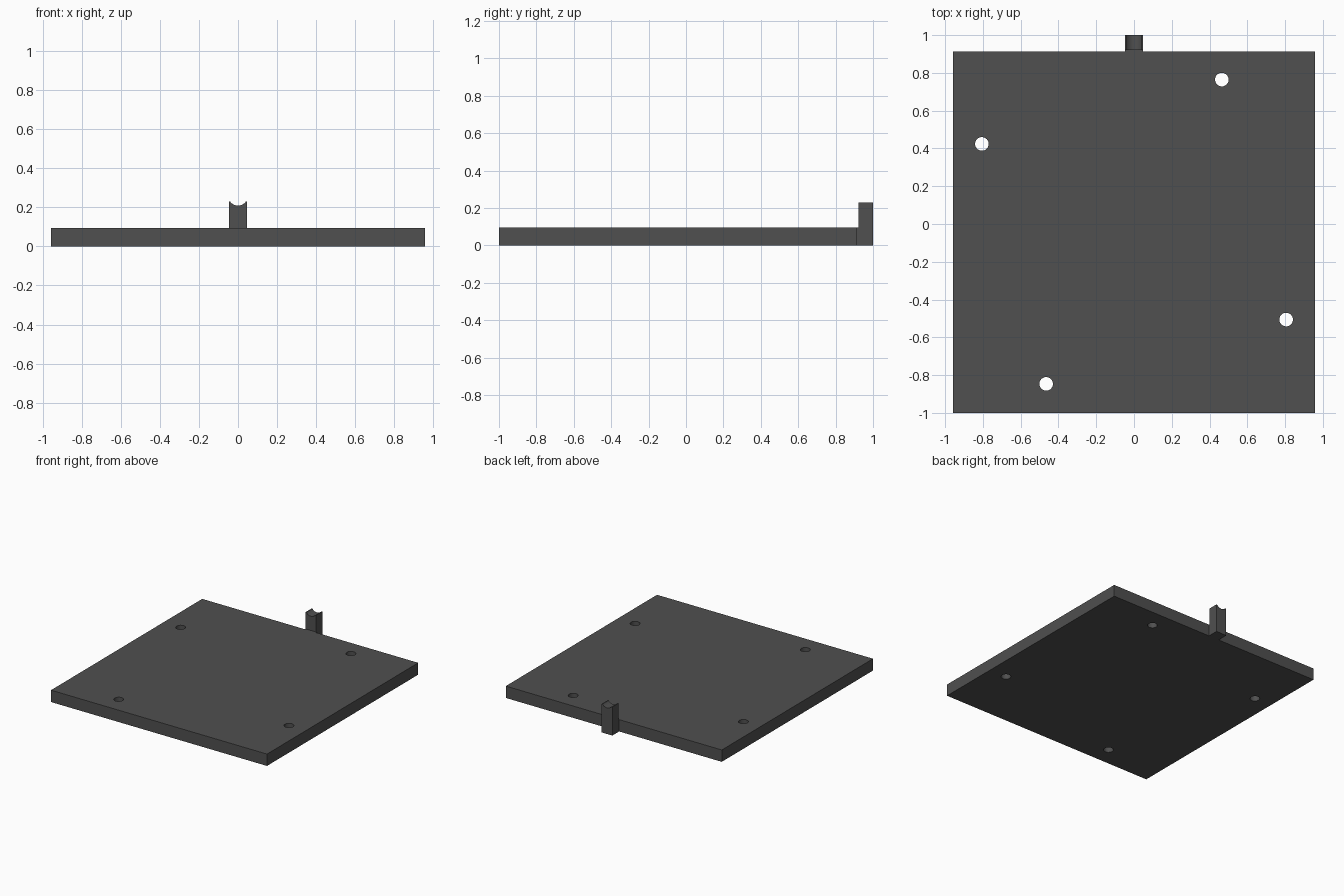
import bpy, bmesh, math

if "Cube" in bpy.data.objects:
    bpy.data.objects.remove(bpy.data.objects["Cube"])

grey = bpy.data.materials.new("dark grey")
grey.diffuse_color = (0.08, 0.08, 0.08, 1)
grey.use_nodes = True
grey.node_tree.nodes["Principled BSDF"].inputs["Base Color"].default_value = grey.diffuse_color


def make_object(name, bm):
    bmesh.ops.recalc_face_normals(bm, faces=bm.faces)
    mesh = bpy.data.meshes.new(name)
    bm.to_mesh(mesh)
    bm.free()
    mesh.materials.append(grey)
    obj = bpy.data.objects.new(name, mesh)
    bpy.context.collection.objects.link(obj)
    return obj


def prism(name, outline, offset):
    """Extrude a closed outline of 3D points by an offset."""
    bm = bmesh.new()
    face = bm.faces.new([bm.verts.new(p) for p in outline])
    new = bmesh.ops.extrude_face_region(bm, geom=[face])["geom"]
    bmesh.ops.translate(bm, vec=offset, verts=[v for v in new if isinstance(v, bmesh.types.BMVert)])
    return make_object(name, bm)


def box_outline(x, y0, y1, z):
    return [(-x, y0, z), (x, y0, z), (x, y1, z), (-x, y1, z)]


# Base plate
HALF, FRONT, BACK, THICK = 0.957, -1.0, 0.914, 0.095
plate = prism("base_plate", box_outline(HALF, FRONT, BACK, 0), (0, 0, THICK))

# Four round through holes on a square turned by 30 degrees
cutter_bm = bmesh.new()
for i in range(4):
    a = math.radians(60 + 90 * i)
    cx, cy = 0.93 * math.cos(a), -0.041 + 0.93 * math.sin(a)
    ring = [cutter_bm.verts.new((cx + 0.036 * math.cos(t), cy + 0.036 * math.sin(t), -0.1))
            for t in (math.tau * k / 32 for k in range(32))]
    face = cutter_bm.faces.new(ring)
    new = bmesh.ops.extrude_face_region(cutter_bm, geom=[face])["geom"]
    bmesh.ops.translate(cutter_bm, vec=(0, 0, 0.4),
                        verts=[v for v in new if isinstance(v, bmesh.types.BMVert)])
cutter = make_object("hole_cutter", cutter_bm)
cutter.hide_render = True
cutter.hide_set(True)
cut = plate.modifiers.new("holes", "BOOLEAN")
cut.operation = "DIFFERENCE"
cut.solver = "EXACT"
cut.object = cutter

# Rear post with a concave cradle on top
W, TOP, R = 0.047, 0.229, 0.05
half_angle = math.asin(0.04 / R)
centre_z = TOP + R * math.cos(half_angle)
arc = []
for k in range(17):
    a = half_angle * (1 - k / 8)
    arc.append((R * math.sin(a), 0.922, centre_z - R * math.cos(a)))
prism("rear_post", [(-W, 0.922, 0), (W, 0.922, 0), (W, 0.922, TOP)] + arc + [(-W, 0.922, TOP)],
      (0, 0.078, 0))

# Short tab joining post and plate
prism("post_tab", box_outline(W, 0.914, 0.922, 0), (0, 0, THICK))
